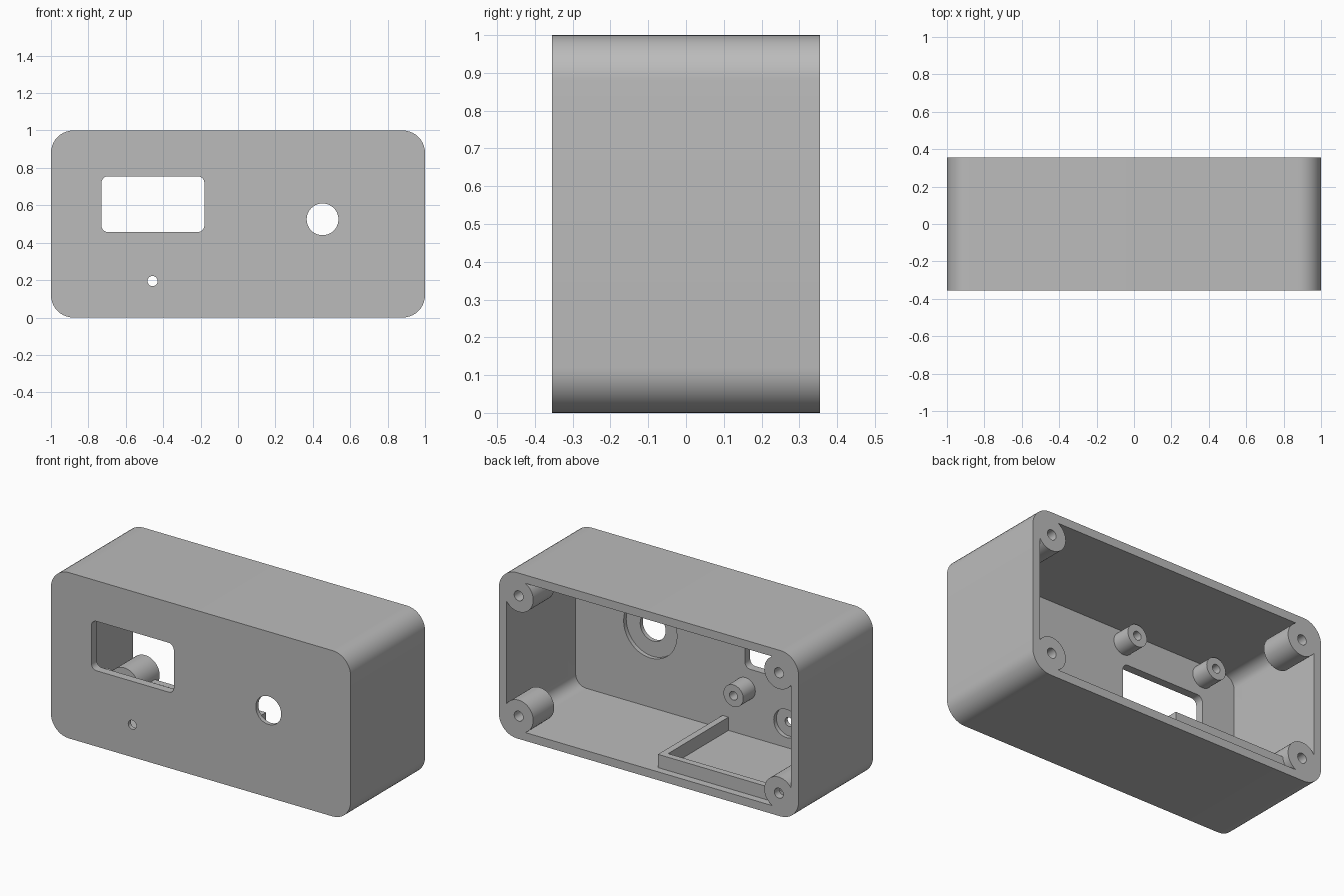
import bpy
import bmesh
from math import sin, cos, pi, radians

old = bpy.data.objects.get("Cube")
if old:
    bpy.data.objects.remove(old, do_unlink=True)

grey = bpy.data.materials.new("matte grey plastic")
grey.use_nodes = True
colour = (0.5, 0.5, 0.5, 1)
grey.diffuse_color = colour
grey.node_tree.nodes["Principled BSDF"].inputs["Base Color"].default_value = colour

FRONT, BACK, WALL = -0.355, 0.355, 0.05
INNER = FRONT + WALL


def rounded(x0, x1, z0, z1, r, steps=10):
    """Outline of a rectangle with rounded corners."""
    corners = [(x1 - r, z1 - r), (x0 + r, z1 - r), (x0 + r, z0 + r), (x1 - r, z0 + r)]
    return [(cx + r * cos((q + i / steps) * pi / 2), cz + r * sin((q + i / steps) * pi / 2))
            for q, (cx, cz) in enumerate(corners) for i in range(steps + 1)]


def circle(x, z, r, n=40):
    return [(x + r * cos(2 * pi * i / n), z + r * sin(2 * pi * i / n)) for i in range(n)]


def prism(name, outline, y0, y1):
    """Solid made by sweeping an outline along y."""
    bm = bmesh.new()
    face = bm.faces.new([bm.verts.new((x, y0, z)) for x, z in outline])
    swept = bmesh.ops.extrude_face_region(bm, geom=[face])["geom"]
    bmesh.ops.translate(bm, vec=(0, y1 - y0, 0),
                        verts=[v for v in swept if isinstance(v, bmesh.types.BMVert)])
    bmesh.ops.recalc_face_normals(bm, faces=bm.faces)
    mesh = bpy.data.meshes.new(name)
    bm.to_mesh(mesh)
    bm.free()
    mesh.materials.append(grey)
    obj = bpy.data.objects.new(name, mesh)
    bpy.context.collection.objects.link(obj)
    return obj


def combine(target, tool, operation):
    """Apply a boolean and discard the tool solid."""
    mod = target.modifiers.new("boolean", "BOOLEAN")
    mod.object, mod.operation, mod.solver = tool, operation, "EXACT"
    graph = bpy.context.evaluated_depsgraph_get()
    mesh = bpy.data.meshes.new_from_object(target.evaluated_get(graph))
    target.modifiers.clear()
    target.data = mesh
    bpy.data.objects.remove(tool, do_unlink=True)


def add(outline, y0, y1):
    combine(case, prism("added_solid", outline, y0, y1), "UNION")


def cut(outline, y0, y1):
    combine(case, prism("cutter", outline, y0, y1), "DIFFERENCE")


# Hollow case, open at the back
case = prism("enclosure_case", rounded(-1, 1, 0, 1, 0.12), FRONT, BACK)
cut(rounded(-1 + WALL, 1 - WALL, WALL, 1 - WALL, 0.07), INNER, BACK + 0.1)

# Display window
cut(rounded(-0.73, -0.18, 0.457, 0.755, 0.035), FRONT - 0.1, INNER + 0.02)

# Round openings with a wider recess on the inside
for x, z, r, recess in ((0.452, 0.525, 0.085, 0.178), (-0.457, 0.195, 0.027, 0.085)):
    cut(circle(x, z, recess), INNER - 0.025, INNER + 0.02)
    cut(circle(x, z, r), FRONT - 0.1, INNER)

# Lid screw bosses in the corners
for x in (-0.868, 0.868):
    for z in (0.137, 0.863):
        add(circle(x, z, 0.097), BACK - 0.2, BACK)
        cut(circle(x, z, 0.03), BACK - 0.16, BACK + 0.1)

# Display mounting posts
for x in (-0.73, -0.183):
    for z in (0.333, 0.875):
        add(circle(x, z, 0.066), INNER - 0.01, -0.19)
        cut(circle(x, z, 0.026), INNER + 0.01, -0.1)

# L-shaped retaining rib on the floor
LOW, HIGH = WALL - 0.01, 0.13
add([(-0.07, LOW), (-0.03, LOW), (-0.03, HIGH), (-0.07, HIGH)], INNER - 0.01, 0.31)
add([(-0.96, LOW), (-0.03, LOW), (-0.03, HIGH), (-0.96, HIGH)], 0.27, 0.31)

# Smooth curves, crisp edges
bpy.ops.object.select_all(action="DESELECT")
case.select_set(True)
bpy.context.view_layer.objects.active = case
bpy.ops.object.shade_smooth_by_angle(angle=radians(30))
